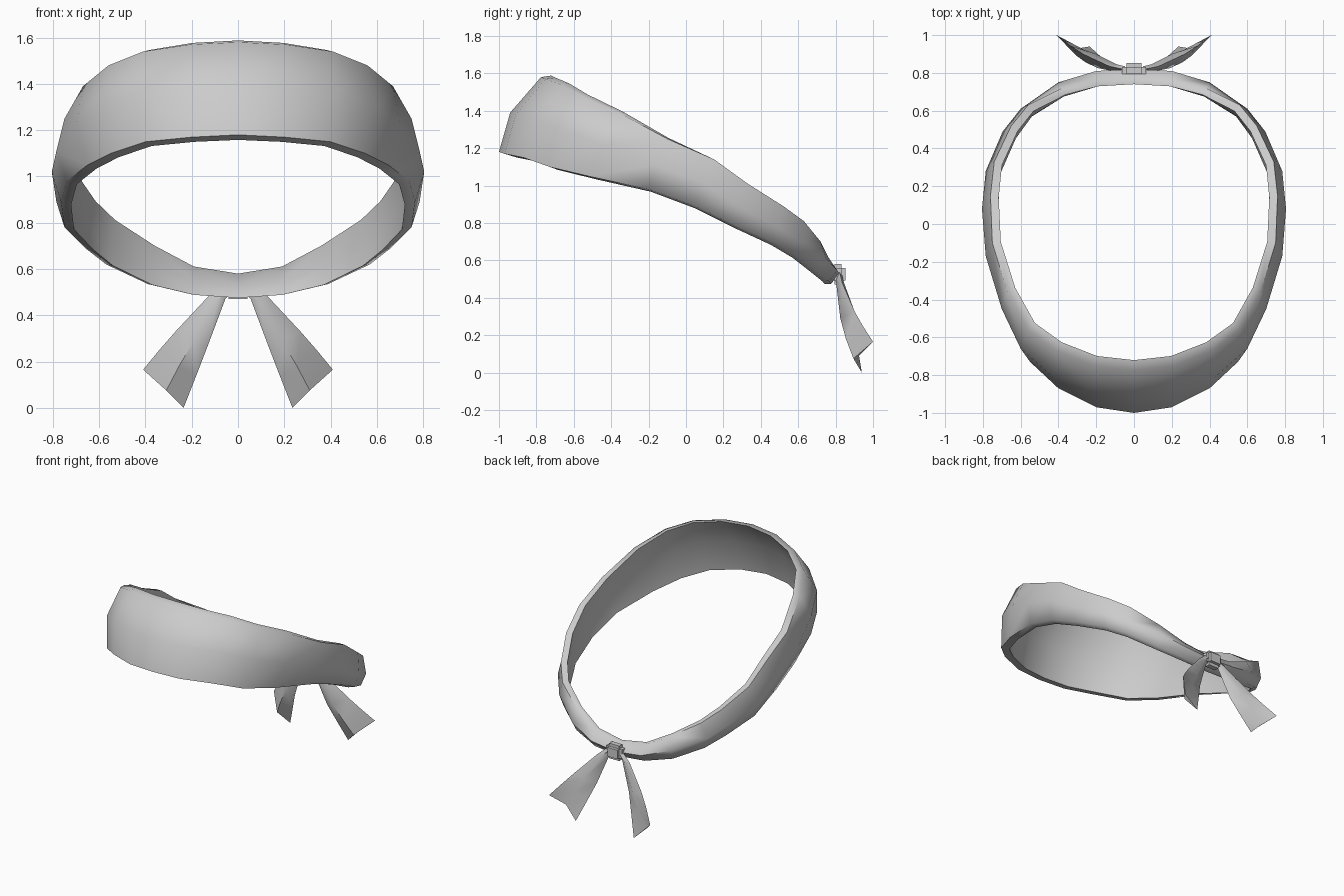
import bpy, bmesh, math
from mathutils import Vector

if "Cube" in bpy.data.objects:
    bpy.data.objects.remove(bpy.data.objects["Cube"])


def finish(name, bm, mirror=True, angle=60):
    bmesh.ops.recalc_face_normals(bm, faces=bm.faces)
    me = bpy.data.meshes.new(name)
    bm.to_mesh(me)
    bm.free()
    ob = bpy.data.objects.new(name, me)
    bpy.context.collection.objects.link(ob)
    if mirror:
        m = ob.modifiers.new("mirror", 'MIRROR')
        m.merge_threshold = 0.001
    bpy.ops.object.select_all(action='DESELECT')
    ob.select_set(True)
    bpy.context.view_layer.objects.active = ob
    bpy.ops.object.shade_smooth_by_angle(angle=math.radians(angle))
    return ob


def loft(bm, rings):
    """Bridge closed rings of equal point count."""
    vs = [[bm.verts.new(p) for p in r] for r in rings]
    for a, b in zip(vs, vs[1:]):
        n = len(a)
        for k in range(n):
            bm.faces.new((a[k], a[(k + 1) % n], b[(k + 1) % n], b[k]))
    return vs


# Head band: bottom, middle and top of the outer side, from front to back
stations = [
    ((0, -1.00, 1.18), (0, -.94, 1.39), (0, -.775, 1.58)),
    ((.20, -.97, 1.17), (.21, -.91, 1.38), (.21, -.75, 1.57)),
    ((.40, -.87, 1.15), (.43, -.81, 1.36), (.41, -.67, 1.54)),
    ((.55, -.73, 1.10), (.60, -.66, 1.30), (.56, -.56, 1.48)),
    ((.65, -.52, 1.05), (.70, -.45, 1.22), (.67, -.36, 1.39)),
    ((.74, -.20, .98), (.785, -.17, 1.11), (.75, -.10, 1.25)),
    ((.765, .05, .89), (.805, .08, 1.02), (.76, .15, 1.14)),
    ((.75, .28, .78), (.785, .28, .89), (.74, .33, 1.01)),
    ((.66, .48, .69), (.695, .49, .78), (.65, .52, .89)),
    ((.57, .60, .62), (.60, .61, .70), (.56, .63, .81)),
    ((.39, .71, .535), (.40, .75, .61), (.38, .72, .70)),
    ((.20, .765, .49), (.20, .81, .545), (.20, .765, .61)),
    ((0, .775, .475), (0, .82, .525), (0, .775, .58)),
]
rings = []
for i, (b, m, t) in enumerate(stations):
    f = i / 12
    b, m, t = Vector(b), Vector(m), Vector(t)

    def inward(p, s, dz):
        return Vector((p.x * s, p.y * s, p.z + dz))

    s = .93 + .025 * f
    rings.append([b, m, t, inward(t, s, .008 * (1 - f)),
                  inward(m, .925, 0), inward(b, s, -.022 * (1 - f))])
bm = bmesh.new()
loft(bm, rings)
finish("head_band", bm)

# Knot at the back
bm = bmesh.new()
bmesh.ops.create_cube(bm, size=1)
for v in bm.verts:
    v.co = Vector((v.co.x * .125, v.co.y * .08 + .813, v.co.z * .11 + .525))
bmesh.ops.bevel(bm, geom=bm.edges[:], offset=.022, segments=2, affect='EDGES')
finish("knot", bm, mirror=False)

# Tails: lens sections (outer edge, front ridge, inner edge, back ridge)
tail = [
    [(.06, .82, .54), (.04, .80, .52), (.03, .81, .50), (.05, .835, .52)],
    [(.13, .835, .48), (.09, .805, .46), (.055, .815, .47), (.09, .845, .48)],
    [(.27, .90, .33), (.19, .825, .29), (.13, .845, .27), (.20, .90, .30)],
    [(.34, .945, .25), (.255, .855, .18), (.18, .89, .14), (.26, .92, .20)],
    [(.41, 1.0, .165), (.31, .895, .075), (.235, .94, 0), (.325, .925, .09)],
]
bm = bmesh.new()
vs = loft(bm, tail)
bm.faces.new(vs[0])
bm.faces.new(vs[-1])
finish("tail", bm)
